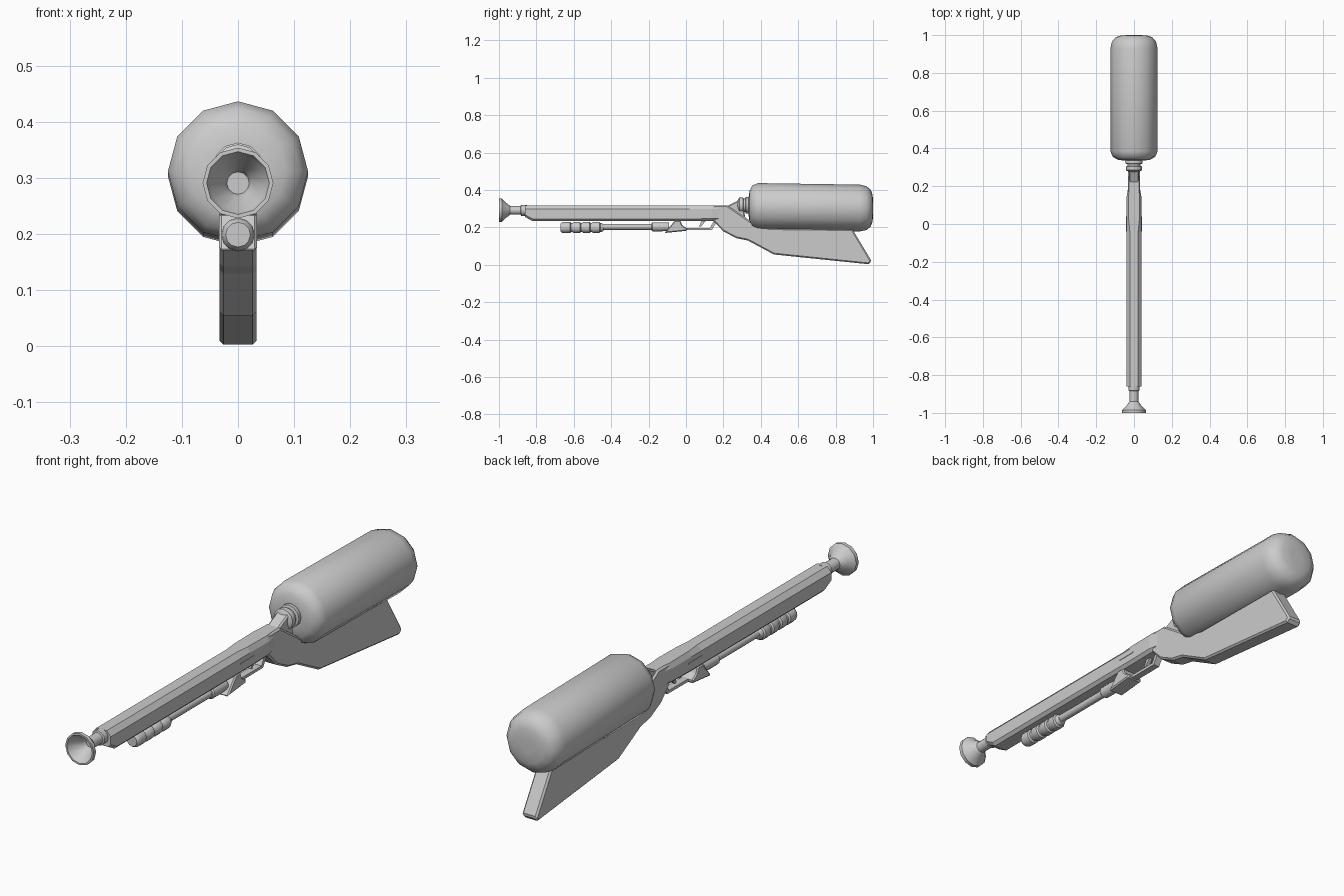
import bpy, bmesh, math


def finish(name, bm, smooth=None, bevel=0):
    bmesh.ops.recalc_face_normals(bm, faces=bm.faces)
    me = bpy.data.meshes.new(name)
    bm.to_mesh(me)
    bm.free()
    ob = bpy.data.objects.new(name, me)
    bpy.context.collection.objects.link(ob)
    if bevel:
        m = ob.modifiers.new("bevel", 'BEVEL')
        m.width, m.segments, m.limit_method = bevel, 1, 'ANGLE'
        m.angle_limit = math.radians(60)
    if smooth:
        bpy.ops.object.select_all(action='DESELECT')
        ob.select_set(True)
        bpy.context.view_layer.objects.active = ob
        bpy.ops.object.shade_smooth_by_angle(angle=math.radians(smooth))
    return ob


def loft(name, rings, **kw):
    """Bridge equal-sized rings of points and cap both ends."""
    bm = bmesh.new()
    vs = [[bm.verts.new(p) for p in r] for r in rings]
    n = len(vs[0])
    for a, b in zip(vs, vs[1:]):
        for i in range(n):
            j = (i + 1) % n
            bm.faces.new((a[i], a[j], b[j], b[i]))
    bm.faces.new(vs[0])
    bm.faces.new(vs[-1])
    return finish(name, bm, **kw)


def lathe(name, profile, z, sides=12, slope=0, y0=0, smooth=40):
    """Spin (y, radius) pairs about a y-axis line at height z."""
    rings = []
    for y, r in profile:
        rings.append([(r * math.sin(2 * math.pi * i / sides), y,
                       z + slope * (y - y0) + r * math.cos(2 * math.pi * i / sides))
                      for i in range(sides)])
    return loft(name, rings, smooth=smooth)


def plate(name, outline, half, bevel=0):
    """Extrude a (y, z) outline symmetrically across x."""
    return loft(name, [[(x, y, z) for y, z in outline] for x in (-half, half)], bevel=bevel)


def body_ring(y, w, top, bottom, tw):
    """Octagonal cross-section of the barrel housing."""
    right = [(tw, top), (w, top - 0.02), (w, bottom + 0.012), (w - 0.012, bottom)]
    pts = right + [(-x, z) for x, z in reversed(right)]
    return [(x, y, z) for x, z in pts]


# Pressure tank, slightly tilted
lathe("tank", [(0.335, 0.05), (0.34, 0.085), (0.355, 0.112), (0.385, 0.125),
               (0.93, 0.125), (0.965, 0.117), (0.988, 0.098), (0.998, 0.07), (1.0, 0.03)],
      0.312, slope=-0.015, y0=0.36)

# Tank neck with rings
lathe("tank_neck", [(0.275, 0.026), (0.285, 0.042), (0.305, 0.042), (0.308, 0.035),
                    (0.317, 0.035), (0.32, 0.045), (0.334, 0.045), (0.345, 0.04)], 0.318)
plate("neck_bracket", [(0.21, 0.31), (0.28, 0.345), (0.295, 0.345), (0.31, 0.29),
                       (0.32, 0.24), (0.22, 0.25)], 0.026, 0.006)

# Barrel housing, with undercut front and slimmer rear
loft("barrel_housing", [body_ring(-0.86, 0.04, 0.318, 0.255, 0.022),
                        body_ring(-0.82, 0.04, 0.318, 0.233, 0.022),
                        body_ring(-0.04, 0.04, 0.318, 0.233, 0.022),
                        body_ring(0.02, 0.04, 0.318, 0.233, 0.028),
                        body_ring(0.14, 0.04, 0.318, 0.235, 0.03),
                        body_ring(0.18, 0.033, 0.318, 0.235, 0.026)])

# Side panel seams
for s in (-1, 1):
    bm = bmesh.new()
    bmesh.ops.create_cube(bm, size=1)
    for v in bm.verts:
        v.co = (s * 0.04 + v.co.x * 0.004, v.co.y * 0.08, 0.276 + v.co.z * 0.006)
    finish("side_seam_" + ("left" if s < 0 else "right"), bm)

# Flared muzzle, hollow inside
lathe("muzzle", [(-0.93, 0.02), (-0.95, 0.026), (-0.985, 0.05), (-1.0, 0.056),
                 (-1.0, 0.063), (-0.985, 0.063), (-0.965, 0.042), (-0.945, 0.028),
                 (-0.94, 0.023), (-0.885, 0.023), (-0.882, 0.029), (-0.85, 0.029)], 0.291)

# Pump grip with four ribs
grip = [(-0.67, 0.022), (-0.662, 0.028)]
for k in range(4):
    y = -0.655 + k * 0.052
    grip += [(y + 0.004, 0.03), (y + 0.036, 0.03), (y + 0.041, 0.024), (y + 0.047, 0.024)]
grip += [(-0.442, 0.018)]
lathe("pump_grip", grip, 0.199)
lathe("pump_rod", [(-0.46, 0.016), (-0.14, 0.016)], 0.203, sides=10)
lathe("rod_collar", [(-0.185, 0.019), (-0.18, 0.024), (-0.13, 0.024), (-0.09, 0.022)], 0.203)

# Wedge-shaped pump mount
plate("pump_mount", [(-0.115, 0.17), (-0.06, 0.236), (-0.03, 0.236), (-0.02, 0.212),
                     (0.005, 0.195), (0.005, 0.182)], 0.034, 0.005)

# Trigger guard and trigger
plate("trigger_guard", [(-0.01, 0.185), (-0.01, 0.197), (0.128, 0.197), (0.15, 0.236),
                        (0.168, 0.236), (0.138, 0.186)], 0.014)
plate("trigger", [(0.085, 0.238), (0.07, 0.206), (0.08, 0.204), (0.108, 0.238)], 0.007)

# Shoulder stock
plate("stock", [(0.145, 0.318), (0.22, 0.318), (0.255, 0.295), (0.32, 0.25), (0.37, 0.215), (0.45, 0.195),
                (0.89, 0.19), (0.992, 0.02), (0.975, 0.003), (0.47, 0.055), (0.33, 0.13),
                (0.27, 0.142), (0.2, 0.178), (0.145, 0.235)], 0.033, 0.007)
